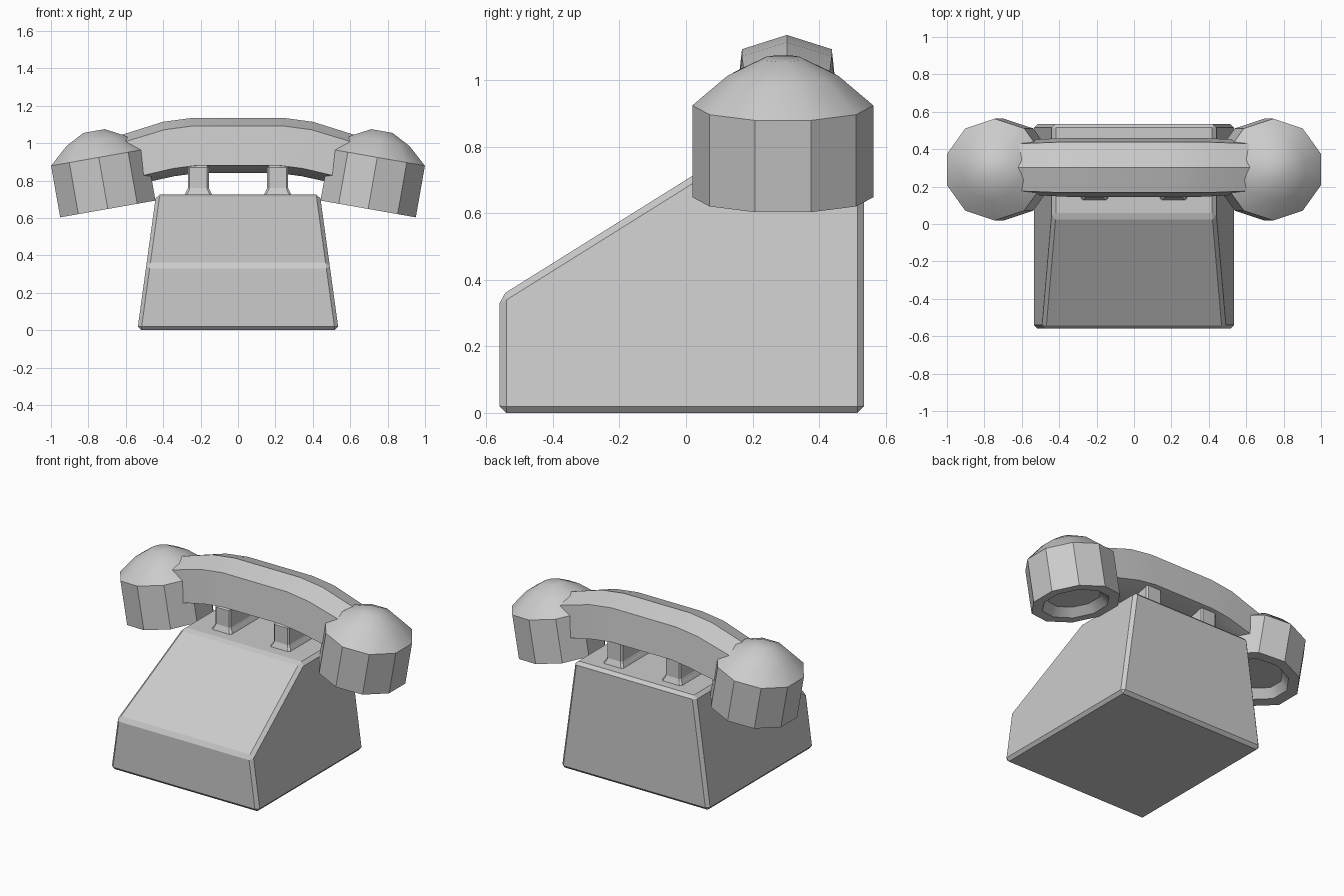
import bpy
from math import sin, cos, pi, radians

if "Cube" in bpy.data.objects:
    bpy.data.objects.remove(bpy.data.objects["Cube"])


def mesh_object(name, verts, faces, smooth=False):
    mesh = bpy.data.meshes.new(name)
    mesh.from_pydata(verts, [], faces)
    ob = bpy.data.objects.new(name, mesh)
    bpy.context.collection.objects.link(ob)
    bpy.ops.object.select_all(action='DESELECT')
    ob.select_set(True)
    bpy.context.view_layer.objects.active = ob
    bpy.ops.object.mode_set(mode='EDIT')
    bpy.ops.mesh.select_all(action='SELECT')
    bpy.ops.mesh.normals_make_consistent(inside=False)
    bpy.ops.object.mode_set(mode='OBJECT')
    if smooth:
        bpy.ops.object.shade_smooth_by_angle(angle=radians(30))
    return ob


def loft(name, rings, smooth=False):
    """Skin equal-sized closed rings and cap both ends."""
    n = len(rings[0])
    verts = [v for r in rings for v in r]
    faces = [(k * n + i, k * n + (i + 1) % n, (k + 1) * n + (i + 1) % n, (k + 1) * n + i)
             for k in range(len(rings) - 1) for i in range(n)]
    last = (len(rings) - 1) * n
    faces += [tuple(range(n)), tuple(range(last, last + n))]
    return mesh_object(name, verts, faces, smooth)


def bevel(ob, width):
    mod = ob.modifiers.new("bevel", 'BEVEL')
    mod.width = width
    mod.segments = 1


def rect(cx, cy, hx, hy, z):
    return [(cx + a * hx, cy + b * hy, z) for a, b in ((-1, -1), (1, -1), (1, 1), (-1, 1))]


# Body: wedge profile, narrowing towards the top
profile = [(-.56, 0), (.535, 0), (.535, .725), (.04, .725), (-.56, .35)]
body = loft("body", [[(s * (.538 - .1 * z / .725), y, z) for y, z in profile] for s in (-1, 1)])
bevel(body, .02)

# Cradle supports with flared feet
for s in (-1, 1):
    levels = [(.072, .165, .715), (.072, .165, .735), (.056, .15, .75), (.056, .15, .88)]
    support = loft("cradle_support", [rect(s * .212, .292, hx, hy, z) for hx, hy, z in levels])
    bevel(support, .012)

# Handset end caps: ten-sided cups with domed tops and recessed undersides
cup = [(.16, .05), (.205, 0), (.272, 0), (.272, .28), (.167, .37), (.06, .423)]
for s in (-1, 1):
    rings = [[(r * cos(pi * (2 * i + 1) / 10), r * sin(pi * (2 * i + 1) / 10), z)
              for i in range(10)] for r, z in cup]
    cap = loft("handset_cap", rings, True)
    cap.location = (s * .696, .291, .648)
    cap.rotation_euler = (0, s * radians(10), 0)

# Handset grip: six-sided section swept along an arch
section = [(0, .15), (.135, .107), (.158, -.105), (0, -.147), (-.158, -.105), (-.135, .107)]
half = [(.225, .986, 5, 1), (.37, .967, 12, 1), (.60, .905, 20, .93)]  # x, z, tilt, scale
path = [(-x, z, -t, k) for x, z, t, k in reversed(half)] + half
loft("handset_grip", [[(x + k * v * sin(radians(t)), .303 + k * u, z + k * v * cos(radians(t)))
                       for u, v in section] for x, z, t, k in path], True)
